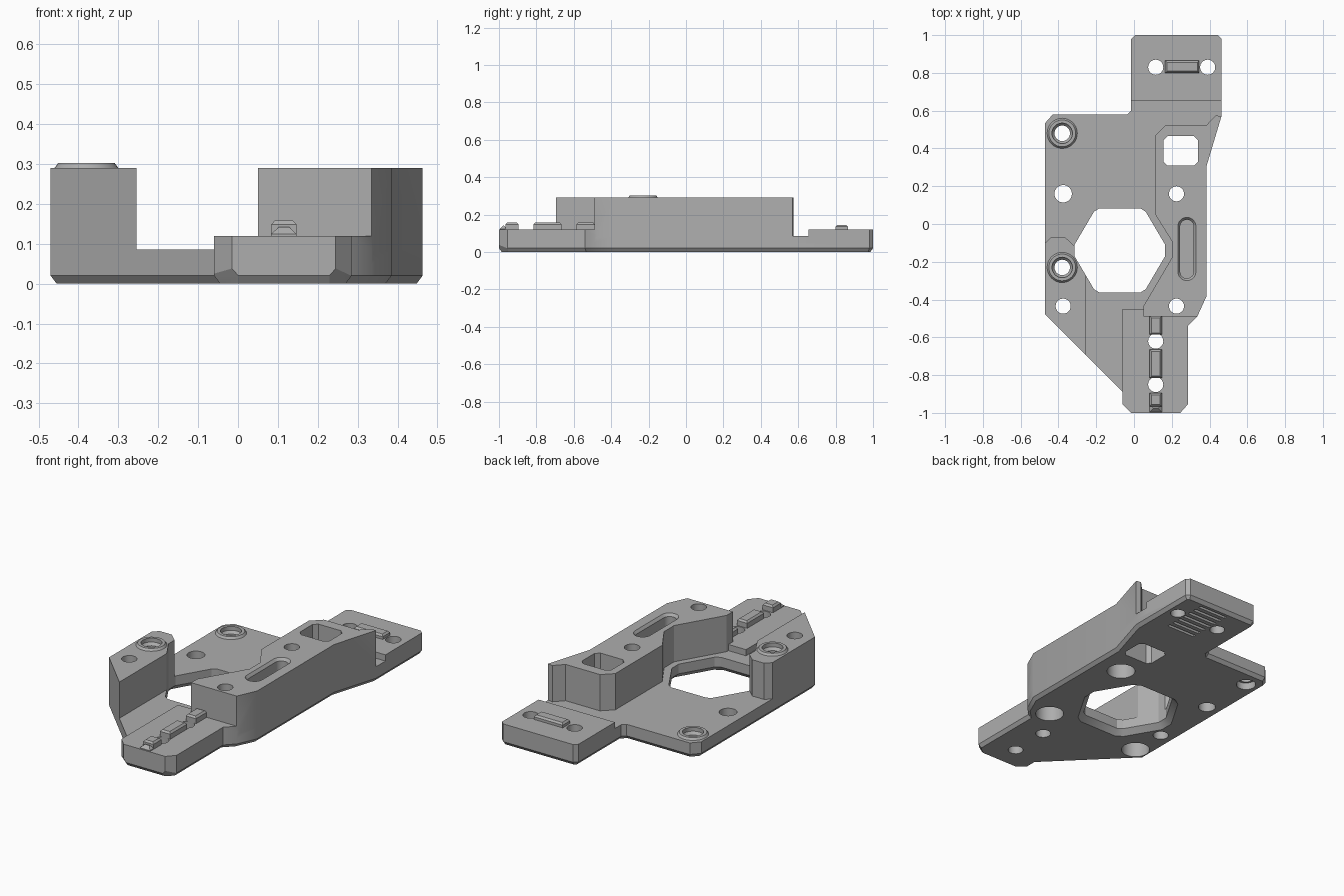
import bpy, bmesh, math
from mathutils import Vector

default = bpy.data.objects.get("Cube")
if default:
    bpy.data.objects.remove(default, do_unlink=True)

grey = bpy.data.materials.new("plain grey")
grey.use_nodes = True
GREY = (0.42, 0.42, 0.42, 1)
grey.diffuse_color = GREY
grey.node_tree.nodes["Principled BSDF"].inputs["Base Color"].default_value = GREY


def inset(pts, d):
    """Move every side of a counter-clockwise outline inward by d."""
    out = []
    for i, p in enumerate(pts):
        p, a, b = Vector(p), Vector(pts[i - 1]), Vector(pts[(i + 1) % len(pts)])
        e1, e2 = (p - a).normalized(), (b - p).normalized()
        n1, n2 = Vector((-e1.y, e1.x)), Vector((-e2.y, e2.x))
        out.append(p + (n1 + n2) * d / (1 + n1.dot(n2)))
    return out


def prism(name, pts, layers):
    """Solid from an outline; layers are (height, inset) pairs from the bottom up."""
    bm = bmesh.new()
    rings = [[bm.verts.new((p.x, p.y, z)) for p in inset(pts, d)] for z, d in layers]
    n = len(pts)
    for lo, hi in zip(rings, rings[1:]):
        for i in range(n):
            j = (i + 1) % n
            bm.faces.new((lo[i], lo[j], hi[j], hi[i]))
    bm.faces.new(rings[0][::-1])
    bm.faces.new(rings[-1])
    mesh = bpy.data.meshes.new(name)
    bm.to_mesh(mesh)
    bm.free()
    mesh.materials.append(grey)
    ob = bpy.data.objects.new(name, mesh)
    bpy.context.collection.objects.link(ob)
    return ob


def circle(x, y, r, n=32):
    return [(x + r * math.cos(2 * math.pi * i / n), y + r * math.sin(2 * math.pi * i / n))
            for i in range(n)]


def box(x0, x1, y0, y1, c=0):
    """Rectangle outline, with corners cut by c when given."""
    if not c:
        return [(x0, y0), (x1, y0), (x1, y1), (x0, y1)]
    return [(x0 + c, y0), (x1 - c, y0), (x1, y0 + c), (x1, y1 - c),
            (x1 - c, y1), (x0 + c, y1), (x0, y1 - c), (x0, y0 + c)]


def combine(target, tool, operation):
    mod = target.modifiers.new("combine", "BOOLEAN")
    mod.operation, mod.solver, mod.object = operation, "EXACT", tool
    bpy.context.view_layer.objects.active = target
    bpy.ops.object.modifier_apply(modifier=mod.name)
    bpy.data.objects.remove(tool, do_unlink=True)


PLATE, PAD, BLOCK = 0.085, 0.12, 0.29

# Base plate with a chamfered underside
outline = [(-0.015, -1), (0.245, -1), (0.285, -0.955), (0.285, -0.54), (0.335, -0.49),
           (0.385, -0.38), (0.385, 0.31), (0.463, 0.57), (0.463, 0.98), (0.443, 1),
           (0.005, 1), (-0.015, 0.98), (-0.015, 0.6), (-0.035, 0.58), (-0.43, 0.58),
           (-0.47, 0.535), (-0.47, -0.48), (-0.06, -0.89), (-0.06, -0.955)]
body = prism("mounting_plate", outline, [(0, 0.015), (0.02, 0), (PLATE, 0)])

# Slanted lower corners of the front nose
bm = bmesh.new()
bm.from_mesh(body.data)
for side in (-1, 1):
    res = bmesh.ops.bisect_plane(
        bm, geom=bm.verts[:] + bm.edges[:] + bm.faces[:],
        plane_co=(0.115 + side * 0.175, -0.955, 0.025),
        plane_no=(side * 0.225, -0.2825, -0.2), clear_outer=True)
    edges = [e for e in bm.edges if e.is_boundary]
    bmesh.ops.holes_fill(bm, edges=edges, sides=0)
bmesh.ops.recalc_face_normals(bm, faces=bm.faces)
bm.to_mesh(body.data)
bm.free()

# Raised areas: rear pad, front pad, long side block, corner block
raised = [
    ("rear_pad", [(-0.015, 0.655), (0.463, 0.655), (0.463, 0.98), (0.443, 1),
                  (0.005, 1), (-0.015, 0.98)], PAD),
    ("front_pad", [(-0.015, -1), (0.245, -1), (0.285, -0.955), (0.285, -0.54),
                   (0.335, -0.49), (0.335, -0.45), (-0.06, -0.45), (-0.06, -0.955)], PAD),
    ("side_block", [(0.05, -0.49), (0.335, -0.49), (0.385, -0.38), (0.385, 0.31),
                    (0.463, 0.57), (0.433, 0.575), (0.385, 0.525), (0.17, 0.525),
                    (0.113, 0.47), (0.113, 0.05), (0.2, -0.09), (0.2, -0.18),
                    (0.05, -0.435)], BLOCK),
    ("corner_block", [(-0.47, -0.48), (-0.255, -0.695), (-0.255, -0.15), (-0.3, -0.13),
                      (-0.365, -0.07), (-0.44, -0.07), (-0.47, -0.1)], BLOCK)]
for name, pts, top in raised:
    combine(body, prism(name, pts, [(0.05, 0), (top, 0)]), "UNION")

# Round bosses with a tapered rim
for y, z in ((0.48, PLATE), (-0.23, BLOCK)):
    combine(body, prism("boss", circle(-0.38, y, 0.08),
                        [(z - 0.02, 0), (z, 0), (z + 0.012, 0.009)]), "UNION")
    combine(body, prism("boss_recess", circle(-0.38, y, 0.054),
                        [(z - 0.025, 0.013), (z - 0.01, 0), (z + 0.05, 0)]), "DIFFERENCE")

# Six-sided opening, flared at the bottom
hexagon = [(-0.185, -0.362), (0.035, -0.362), (0.062, -0.345), (0.165, -0.17), (0.165, -0.11),
           (0.062, 0.065), (0.035, 0.082), (-0.185, 0.082), (-0.212, 0.065),
           (-0.315, -0.11), (-0.315, -0.17), (-0.212, -0.345)]
combine(body, prism("opening_cutter", hexagon, [(-0.01, -0.04), (0.03, 0), (0.4, 0)]), "DIFFERENCE")

# Square window through the side block
combine(body, prism("window_cutter", box(0.155, 0.34, 0.31, 0.465, 0.022),
                    [(-0.1, 0), (0.4, 0)]), "DIFFERENCE")

# Blind rounded slot in the side block
slot = [(0.28 + 0.048 * math.cos(a), y + 0.048 * math.sin(a))
        for y, start in ((-0.013, 0), (-0.252, math.pi))
        for a in [start + math.pi * i / 12 for i in range(13)]]
combine(body, prism("slot_cutter", slot, [(0.2, 0.012), (0.275, 0.012), (BLOCK, 0), (0.4, 0)]),
        "DIFFERENCE")

# Screw holes (x, y, radius, counterbore radius below)
holes = [(0.115, 0.83, 0.04, 0), (0.39, 0.83, 0.04, 0), (-0.38, 0.48, 0.041, 0.052),
         (-0.375, 0.16, 0.046, 0), (-0.38, -0.23, 0.041, 0), (-0.375, -0.435, 0.04, 0.075),
         (0.225, -0.435, 0.04, 0.075), (0.225, 0.16, 0.04, 0.075),
         (0.115, -0.62, 0.04, 0), (0.115, -0.85, 0.04, 0)]
for x, y, r, bore in holes:
    combine(body, prism("hole_cutter", circle(x, y, r), [(-0.1, 0), (0.4, 0)]), "DIFFERENCE")
    if bore:
        depth = 0.12 if bore > 0.06 else 0.04
        combine(body, prism("bore_cutter", circle(x, y, bore), [(-0.1, 0), (depth, 0)]),
                "DIFFERENCE")

# Row of shallow slits under the rear pad
for i in range(7):
    y = 0.83 + (i - 3) * 0.043
    combine(body, prism("slit_cutter", box(0.165, 0.345, y - 0.009, y + 0.009),
                        [(-0.1, 0), (0.02, 0)]), "DIFFERENCE")

# Locating keys on both pads
keys = [("rear_key", box(0.165, 0.345, 0.8, 0.865), 0.145),
        ("front_key_inner", box(0.083, 0.147, -0.585, -0.488), 0.158),
        ("front_key_middle", box(0.083, 0.147, -0.815, -0.665), 0.158),
        ("front_key_outer", box(0.083, 0.147, -0.965, -0.895), 0.158)]
for name, pts, top in keys:
    prism(name, pts, [(PAD - 0.01, 0), (top - 0.01, 0), (top, 0.009)])

# Sloping foot ahead of the outermost key
prism("front_key_ramp", box(0.083, 0.147, -0.995, -0.955),
      [(PAD - 0.01, 0), (PAD + 0.004, 0), (PAD + 0.022, 0.019)])

# Round walls smooth, edges crisp
bpy.ops.object.select_all(action="DESELECT")
body.select_set(True)
bpy.context.view_layer.objects.active = body
bpy.ops.object.shade_smooth_by_angle(angle=math.radians(25))
